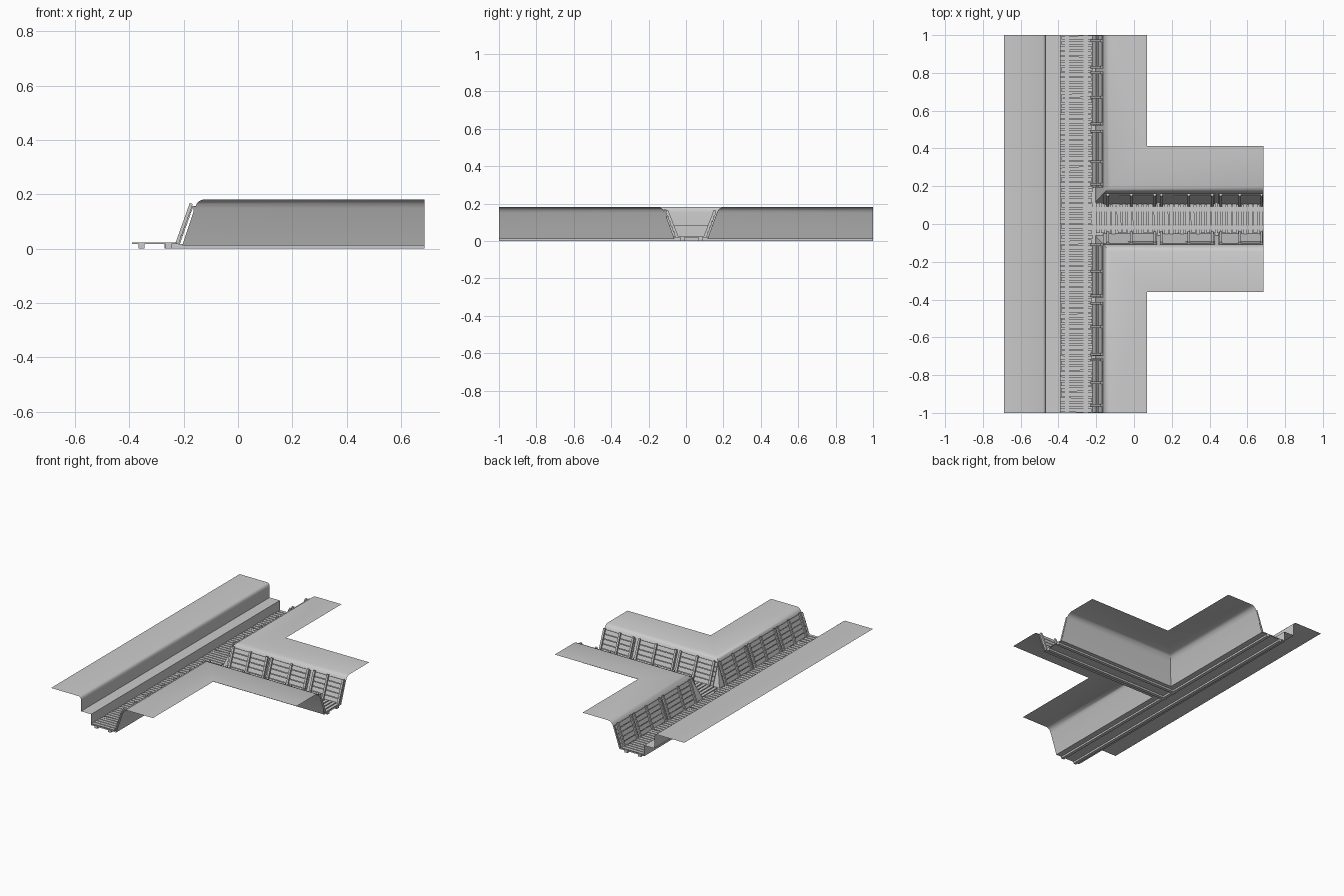
import bpy, bmesh, math, random
from mathutils import Vector, Matrix

if "Cube" in bpy.data.objects:
    bpy.data.objects.remove(bpy.data.objects["Cube"])

random.seed(4)
X0, X1 = -0.688, 0.686         # overall x extent
FX = -0.205                    # right edge of main trench floor
FY0, FY1 = -0.062, 0.115       # side trench floor edges
FZ = 0.012                     # earth floor height
KX = 0.92                      # main wall is slightly steeper than side walls


def finish(bm, name, smooth=False):
    me = bpy.data.meshes.new(name)
    bm.to_mesh(me)
    bm.free()
    ob = bpy.data.objects.new(name, me)
    bpy.context.collection.objects.link(ob)
    if smooth:
        bpy.ops.object.select_all(action='DESELECT')
        ob.select_set(True)
        bpy.context.view_layer.objects.active = ob
        bpy.ops.object.shade_smooth_by_angle(angle=math.radians(40))
    return ob


def sheet(bm, rows):
    """Quad strip surface through rows of points."""
    vs = [[bm.verts.new(p) for p in r] for r in rows]
    for a, b in zip(vs, vs[1:]):
        for i in range(len(a) - 1):
            bm.faces.new((a[i], a[i + 1], b[i + 1], b[i]))


def box(bm, centre, size, axes=None, spin=0.0):
    """Box with its own axes (u, v, n), optionally spun about n."""
    rot = Matrix(axes).transposed().to_4x4() if axes else Matrix.Identity(4)
    m = (Matrix.Translation(centre) @ rot @ Matrix.Rotation(spin, 4, 'Z')
         @ Matrix.Diagonal((*size, 1)))
    bmesh.ops.create_cube(bm, size=1, matrix=m)


# Earth: stepped vertical left side
left = [(X0, .182), (-.482, .182), (-.473, .178), (-.467, .169), (-.465, .155),
        (-.465, .085), (-.39, .085), (-.39, FZ), (FX, FZ)]
bm = bmesh.new()
sheet(bm, [[(x, -1, z), (x, FY0, z), (x, FY1, z), (x, 1, z)] for x, z in left])
# Earth: side trench floor
sheet(bm, [[(FX, FY0, FZ), (FX, FY1, FZ)], [(X1, FY0, FZ), (X1, FY1, FZ)]])
# Earth: the two sloping banks, mitred around the inner corners
bank = [(0, FZ), (.01, .04), (.05, .15), (.058, .166), (.069, .176), (.085, .182), (.297, .182)]
for s, fy in ((-1, FY0), (1, FY1)):
    sheet(bm, [[(FX + KX * d, s, z), (FX + KX * d, fy + s * d, z), (X1, fy + s * d, z)]
               for d, z in bank])
bmesh.ops.remove_doubles(bm, verts=bm.verts, dist=1e-5)
bmesh.ops.recalc_face_normals(bm, faces=bm.faces)
if sum(f.normal.z for f in bm.faces) < 0:
    bmesh.ops.reverse_faces(bm, faces=bm.faces)
finish(bm, "trench_earth", True)


# Duckboards: cross slats on two runners
def duckboard(name, start, end, centre, width, along_y):
    bm = bmesh.new()
    axes = ((0, -1, 0), (1, 0, 0), (0, 0, 1)) if along_y else ((1, 0, 0), (0, 1, 0), (0, 0, 1))
    place = (lambda t, c, z: (c, t, z)) if along_y else (lambda t, c, z: (t, c, z))
    n = int((end - start) / .0275)
    for i in range(n):
        t = start + (i + .5) * (end - start) / n
        spin = .06 if i % 14 == 4 else random.uniform(-.008, .008)
        box(bm, place(t, centre + random.uniform(-.003, .003), .0205),
            (.021, width, .005), axes, spin)
    for s in (-1, 1):
        a = start if along_y else -.27
        box(bm, place((a + end) / 2, centre + s * width * .3, .009),
            (end - a, .022, .018), axes)
    finish(bm, name)


duckboard("main_duckboards", -1, 1, -.305, .165, True)
duckboard("side_duckboards", -.205, X1, .03, .16, False)


# Plank revetments: five rows of planks held by posts
def revetment(name, base, u, slope, spans):
    bm = bmesh.new()
    base, u, v = Vector(base), Vector(u), Vector(slope).normalized()
    n = u.cross(v)
    if n.z < 0:
        n = -n
    u = v.cross(n)                       # keep a right-handed frame
    axis = 1 if abs(u.y) > .5 else 0
    length, rows = .15, 5

    def at(t, h, off):
        p = base + v * h + n * off
        p[axis] = t
        return p
    for a, b, posts in spans:
        for r in range(rows):
            box(bm, at((a + b) / 2, (r + .5) * length / rows, 0),
                (b - a - .004, length / rows - .003, .006), (u, v, n),
                random.uniform(-.003, .003))
        for t in posts:
            box(bm, at(t, length / 2 + .001, .008), (.013, length + .008, .011), (u, v, n))
    finish(bm, name)


revetment("main_revetment", (-.217, 0, .018), (0, 1, 0), (.052, 0, .145), [
    (-1, -.71, (-.96, -.84, -.72)), (-.70, -.41, (-.69, -.545, -.42)),
    (-.39, -.10, (-.38, -.25, -.11)), (.19, .50, (.21, .33, .49)),
    (.52, .81, (.53, .67, .80)), (.82, 1, (.83, .97))])
side_spans = [(-.165, .125, (-.14, -.015, .11)), (.135, .43, (.145, .29, .415)),
              (.445, X1, (.46, .56, .675))]
revetment("side_revetment_front", (0, -.053, .018), (1, 0, 0), (0, -.056, .145), side_spans)
revetment("side_revetment_back", (0, .106, .018), (1, 0, 0), (0, .056, .145), side_spans)
